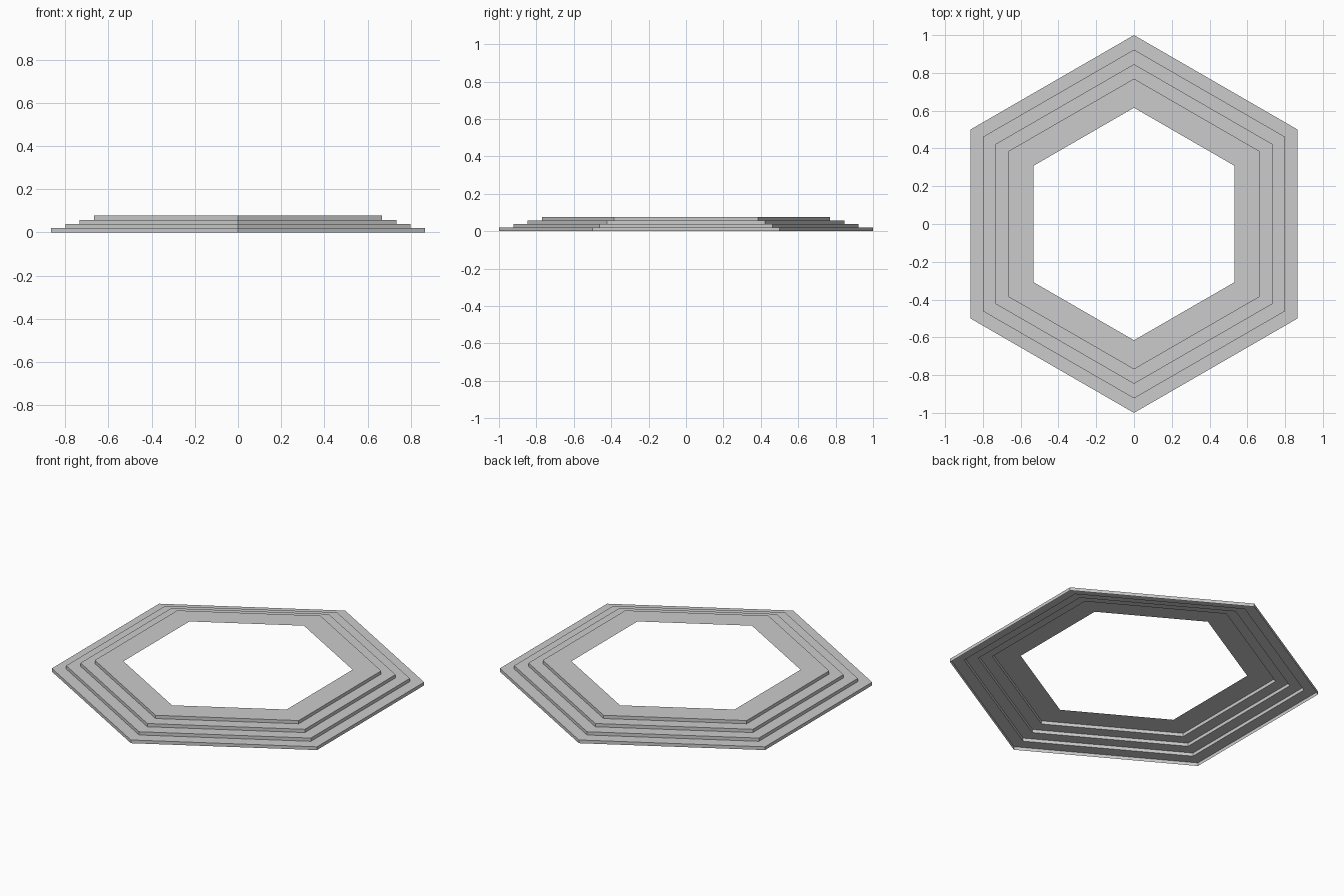
import bpy, bmesh
from math import sin, cos, pi

if "Cube" in bpy.data.objects:
    bpy.data.objects.remove(bpy.data.objects["Cube"])

U = 1 / 13          # tread width; outer corner radius is 13 units
RISE = U / 4        # height of each step
STEPS = 4

# Profile (radius, z) of the open stepped shell, from outer foot to inner rim
profile = []
for i in range(STEPS):
    r = 1 - i * U
    profile += [(r, i * RISE), (r, (i + 1) * RISE)]
profile.append((8 * U, STEPS * RISE))

# Sweep the profile around six corners
bm = bmesh.new()
rings = []
for r, z in profile:
    rings.append([bm.verts.new((r * cos(pi / 2 + k * pi / 3),
                                r * sin(pi / 2 + k * pi / 3), z)) for k in range(6)])
for low, high in zip(rings, rings[1:]):
    for k in range(6):
        n = (k + 1) % 6
        bm.faces.new((low[k], low[n], high[n], high[k]))

mesh = bpy.data.meshes.new("stepped_hexagon_ring")
bm.to_mesh(mesh)
bm.free()
ring = bpy.data.objects.new("stepped_hexagon_ring", mesh)
bpy.context.collection.objects.link(ring)
